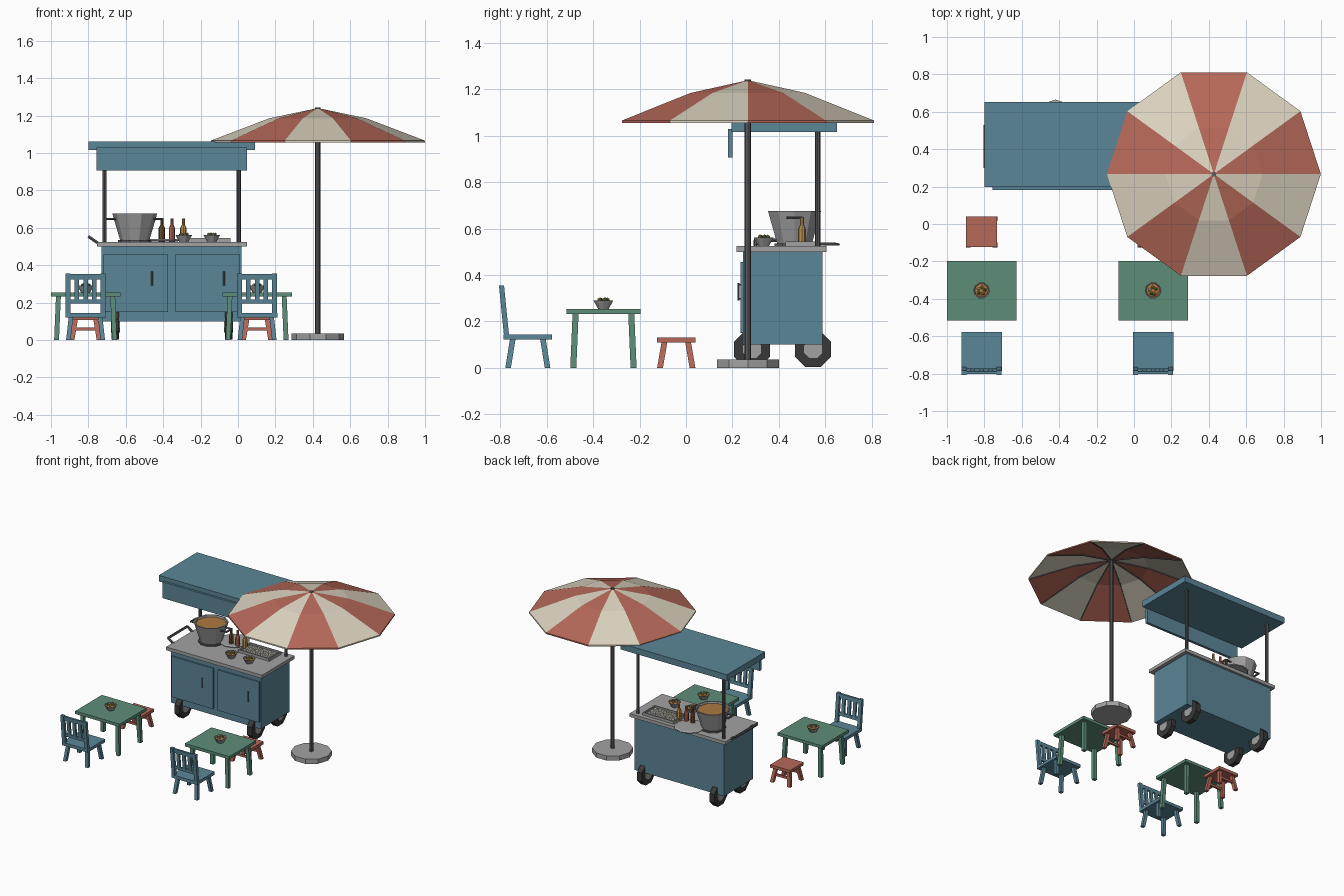
import bpy, bmesh, math, random
from mathutils import Vector, Matrix

if "Cube" in bpy.data.objects:
    bpy.data.objects.remove(bpy.data.objects["Cube"])

random.seed(4)


def material(name, r, g, b):
    m = bpy.data.materials.new(name)
    m.diffuse_color = (r, g, b, 1)
    m.use_nodes = True
    m.node_tree.nodes["Principled BSDF"].inputs["Base Color"].default_value = m.diffuse_color
    return m


BLUE = material("blue paint", .105, .24, .31)
RED = material("red paint", .47, .14, .10)
GREEN = material("green paint", .11, .27, .19)
CREAM = material("cream cloth", .72, .66, .53)
STEEL = material("light steel", .36, .36, .36)
METAL = material("dark metal", .11, .11, .12)
RUBBER = material("rubber", .04, .04, .04)
BROWN = material("brown glass", .16, .08, .03)
GOLD = material("golden food", .50, .28, .08)
SOUP = material("soup", .42, .19, .05)
HERB = material("herb", .12, .25, .05)


def finish(name, bm, mats):
    bmesh.ops.remove_doubles(bm, verts=bm.verts, dist=1e-5)
    bmesh.ops.recalc_face_normals(bm, faces=bm.faces)
    me = bpy.data.meshes.new(name)
    bm.to_mesh(me)
    bm.free()
    for m in mats:
        me.materials.append(m)
    ob = bpy.data.objects.new(name, me)
    bpy.context.collection.objects.link(ob)
    return ob


def prism(name, bottom, top, wx, wy, mat):
    """Four-sided post with level ends, leaning from bottom to top."""
    bm = bmesh.new()
    bmesh.ops.create_cube(bm, size=1)
    for v in bm.verts:
        end = Vector(top if v.co.z > 0 else bottom)
        v.co = end + Vector((v.co.x * wx, v.co.y * wy, 0))
    return finish(name, bm, [mat])


def box(name, x0, x1, y0, y1, z0, z1, mat):
    x, y = (x0 + x1) / 2, (y0 + y1) / 2
    return prism(name, (x, y, z0), (x, y, z1), x1 - x0, y1 - y0, mat)


def lathe(name, x, y, z, profile, n, mats):
    """Turn (radius, height) points around a vertical axis."""
    bm = bmesh.new()
    rings = [[bm.verts.new((x + r * math.cos(math.tau * k / n),
                            y + r * math.sin(math.tau * k / n), z + h))
              for k in range(n)] for r, h in profile]
    for a, b in zip(rings, rings[1:]):
        for k in range(n):
            j = (k + 1) % n
            f = bm.faces.new((a[k], a[j], b[j], b[k]))
            f.material_index = k % len(mats)
    return finish(name, bm, mats)


def rod(name, p, q, r, mat, n=6):
    p, q = Vector(p), Vector(q)
    bm = bmesh.new()
    rot = (q - p).to_track_quat('Z', 'Y').to_matrix().to_4x4()
    bmesh.ops.create_cone(bm, cap_ends=True, segments=n, radius1=r, radius2=r,
                          depth=(q - p).length,
                          matrix=Matrix.Translation((p + q) / 2) @ rot @ Matrix.Rotation(math.pi / n, 4, 'Z'))
    return finish(name, bm, [mat])


def legs(name, x, y, foot, head, z, w, mat):
    for sx in (-1, 1):
        for sy in (-1, 1):
            prism(name, (x + sx * foot[0], y + sy * foot[1], 0),
                  (x + sx * head[0], y + sy * head[1], z), w, w, mat)


def food_bowl(x, y, z):
    lathe("bowl", x, y, z, [(0, 0), (.024, 0), (.045, .036), (.040, .036), (.036, .027), (0, .027)], 10, [STEEL])
    lathe("bowl_food", x, y, z, [(0, .026), (.037, .028), (.022, .036), (0, .038)], 10, [SOUP])
    for i in range(5):
        a = i * math.tau / 5 + random.random() * .5
        bm = bmesh.new()
        bmesh.ops.create_icosphere(bm, subdivisions=1, radius=.010, matrix=Matrix.Translation(
            (x + .018 * math.cos(a), y + .018 * math.sin(a), z + .039)))
        finish("food_piece", bm, [(HERB, GOLD, CREAM)[i % 3]])


# cart body, doors and counter
box("cart_body", -.73, .02, .245, .588, .10, .50, BLUE)
box("counter", -.754, .048, .218, .606, .50, .525, STEEL)
for x in (-.547, -.162):
    box("door", x - .173, x + .173, .235, .25, .15, .457, BLUE)
    rod("door_handle", (x + .087, .226, .29), (x + .087, .226, .365), .005, METAL)
    for z in (.297, .358):
        rod("handle_mount", (x + .087, .226, z), (x + .087, .24, z), .004, METAL)

# wheels with hubs
for x in (-.655, -.05):
    for y in (.285, .548):
        rod("wheel", (x - .02, y, .08), (x + .02, y, .08), .084, RUBBER, 8)
        rod("hub", (x - .024, y, .08), (x + .024, y, .08), .042, STEEL, 8)

# push handle
path = [(-.745, .30, .515), (-.795, .30, .55), (-.795, .53, .55), (-.745, .53, .515)]
for a, b in zip(path, path[1:]):
    rod("push_handle", a, b, .009, METAL)

# roof on two rear posts
for x in (-.714, .004):
    lathe("roof_post", x, .568, .52, [(0, 0), (.011, 0), (.011, .51), (0, .51)], 8, [METAL])
box("roof", -.80, .09, .197, .652, 1.016, 1.062, BLUE)
box("roof_valance", -.757, .047, .181, .201, .907, 1.03, BLUE)

# soup pot
px, py = -.552, .468
lathe("burner", px, py, .525, [(0, 0), (.09, 0), (.09, .01), (0, .01)], 10, [METAL])
lathe("pot", px, py, .533, [(0, 0), (.078, 0), (.12, .142), (.111, .142), (.105, .115), (0, .115)], 10, [STEEL])
lathe("pot_soup", px, py, .533, [(0, .112), (.106, .112), (.108, .128), (0, .128)], 10, [SOUP])
for s in (-1, 1):
    for dy in (-.03, .03):
        rod("pot_handle_arm", (px + s * .10, py + dy, .647), (px + s * .15, py + dy, .647), .006, METAL)
    rod("pot_handle_grip", (px + s * .148, py - .034, .647), (px + s * .148, py + .034, .647), .007, METAL)

# round lid with a vertex at the back edge
lid = lathe("lid", 0, 0, 0, [(0, 0), (.105, 0), (.11, .006), (.10, .012), (0, .014)], 10, [STEEL])
lid.location = (-.42, .555, .527)
lid.rotation_euler.z = math.pi / 10

# bottles
for x, m in ((-.407, BROWN), (-.353, RED), (-.292, GOLD)):
    lathe("bottle", x, .50, .525, [(0, 0), (.017, 0), (.017, .072), (.008, .092), (.008, .125), (0, .125)], 8, [m])

# serving tray with dumplings
box("tray", -.30, -.04, .43, .575, .525, .533, STEEL)
for y in (.434, .571):
    box("tray_rim", -.30, -.04, y - .004, y + .004, .53, .545, STEEL)
for x in (-.296, -.044):
    box("tray_rim", x - .004, x + .004, .43, .575, .53, .545, STEEL)
for i in range(6):
    for j in range(3):
        lathe("dumpling", -.27 + i * .04, .464 + j * .038, .532,
              [(0, 0), (.015, 0), (.012, .010), (0, .014)], 6, [CREAM])

for x in (-.29, -.14):
    food_bowl(x, .335, .525)

# parasol
ux, uy = .427, .267
lathe("parasol_base", ux, uy, 0, [(0, 0), (.14, 0), (.14, .035), (0, .035)], 10, [STEEL])
lathe("parasol_pole", ux, uy, .03, [(0, 0), (.014, 0), (.014, 1.214), (0, 1.214)], 8, [METAL])
lathe("parasol_canopy", ux, uy, 0,
      [(0, 1.240), (.26, 1.185), (.572, 1.066), (.572, 1.056), (.26, 1.176), (0, 1.230)], 10, [RED, CREAM])
for k in range(10):
    c, s = math.cos(math.tau * k / 10), math.sin(math.tau * k / 10)
    pts = [(ux + r * c, uy + r * s, z) for r, z in ((.012, 1.226), (.26, 1.174), (.56, 1.059))]
    for a, b in zip(pts, pts[1:]):
        rod("parasol_rib", a, b, .005, METAL, 4)

# two dining sets: table, chair and stool
for x in (-.815, .102):
    y = -.356
    box("table_top", x - .186, x + .186, y - .159, y + .159, .232, .254, GREEN)
    legs("table_leg", x, y, (.155, .13), (.145, .12), .235, .026, GREEN)
    food_bowl(x, y, .254)

    y = -.682
    box("chair_seat", x - .108, x + .108, y - .104, y + .104, .121, .144, BLUE)
    legs("chair_leg", x, y, (.092, .085), (.078, .065), .124, .024, BLUE)

    def back_y(z):
        return -.774 - (z - .14) * .10
    for name, dx, w, z0, z1 in [("chair_back_post", -.094, .026, .13, .355),
                                ("chair_back_post", .094, .026, .13, .355)] + \
                               [("chair_slat", d, .024, .205, .335) for d in (-.047, 0, .047)] + \
                               [("chair_top_rail", 0, .21, .322, .352), ("chair_low_rail", 0, .19, .195, .217)]:
        prism(name, (x + dx, back_y(z0), z0), (x + dx, back_y(z1), z1),
              w, .022 if "post" in name else .015, BLUE)

    y = -.042
    box("stool_seat", x - .083, x + .083, y - .082, y + .082, .108, .130, RED)
    legs("stool_leg", x, y, (.072, .070), (.054, .051), .110, .025, RED)
    for s in (-1, 1):
        box("stool_stretcher", x - .063, x + .063, y + s * .061 - .007, y + s * .061 + .007, .050, .066, RED)
